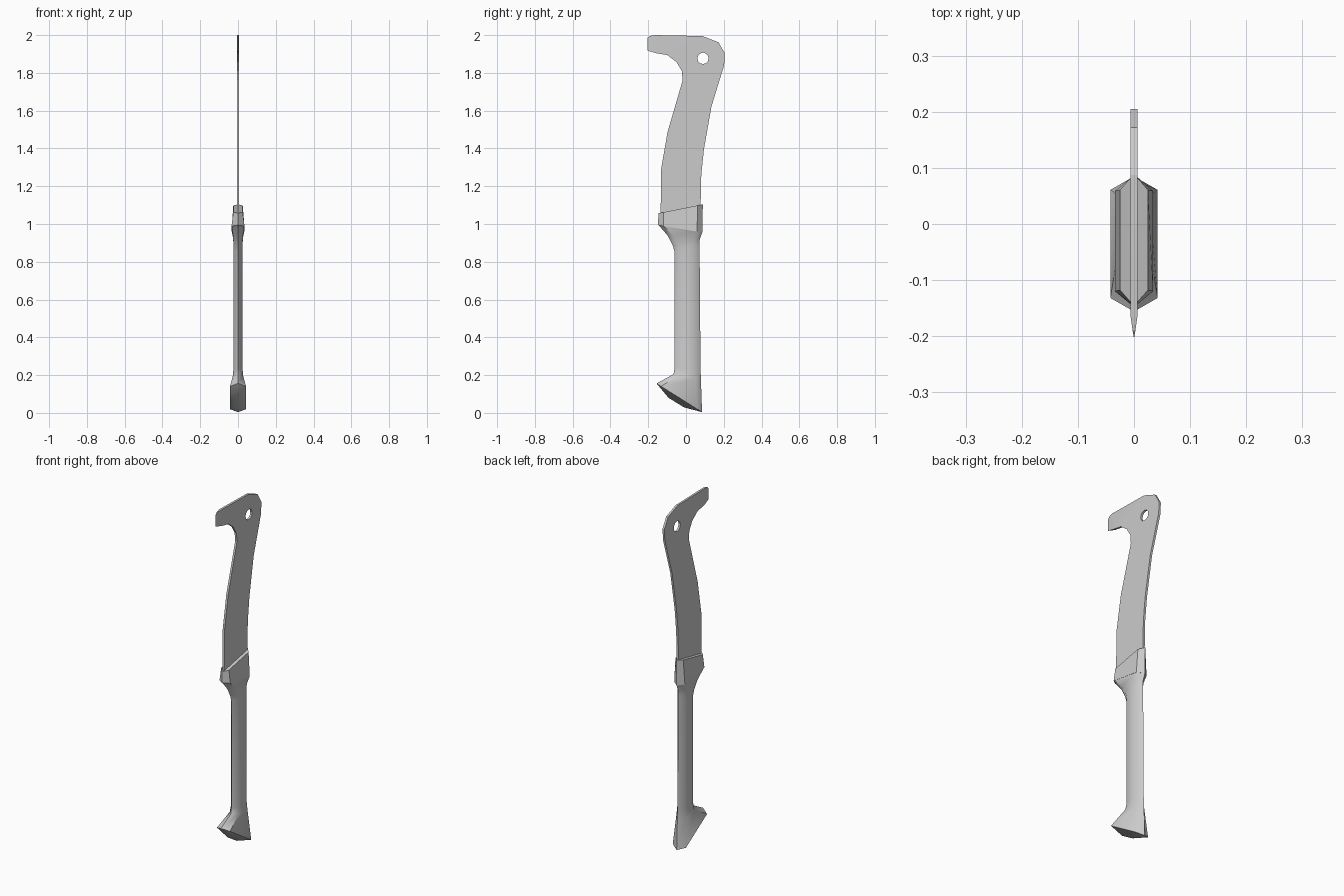
import bpy, bmesh, math

if "Cube" in bpy.data.objects:
    bpy.data.objects.remove(bpy.data.objects["Cube"])


def finish(bm, name, angle):
    bmesh.ops.recalc_face_normals(bm, faces=bm.faces)
    mesh = bpy.data.meshes.new(name)
    bm.to_mesh(mesh)
    bm.free()
    obj = bpy.data.objects.new(name, mesh)
    bpy.context.collection.objects.link(obj)
    bpy.ops.object.select_all(action='DESELECT')
    obj.select_set(True)
    bpy.context.view_layer.objects.active = obj
    bpy.ops.object.shade_smooth_by_angle(angle=math.radians(angle))
    return obj


def hex_ring(bm, y0, z0, y1, z1, half, inset):
    # slanted hexagon: pointed front and back, two flat sides
    pts = [(0, 0), (half, inset), (half, 1 - inset), (0, 1),
           (-half, 1 - inset), (-half, inset)]
    return [bm.verts.new((x, y0 + (y1 - y0) * t, z0 + (z1 - z0) * t)) for x, t in pts]


def loft(bm, sections):
    rings = [hex_ring(bm, *s) for s in sections]
    for a, b in zip(rings, rings[1:]):
        for i in range(6):
            j = (i + 1) % 6
            bm.faces.new((a[i], a[j], b[j], b[i]))
    bm.faces.new(rings[-1])
    return rings


# handle: flared pommel, shaft and neck flaring up to the collar
bm = bmesh.new()
rings = loft(bm, [
    (-0.156, 0.156, 0.085, 0.004, 0.042, 0.1),
    (-0.066, 0.205, 0.079, 0.175, 0.027, 0.2),
    (-0.061, 0.235, 0.077, 0.235, 0.024, 0.23),
    (-0.061, 0.855, 0.072, 0.87, 0.024, 0.23),
    (-0.070, 0.887, 0.071, 0.895, 0.024, 0.21),
    (-0.098, 0.940, 0.073, 0.92, 0.026, 0.17),
    (-0.146, 0.995, 0.086, 0.956, 0.033, 0.12),
])
# bulging butt with a central ridge
p = rings[0]
a = bm.verts.new((0, -0.093, 0.08))
b = bm.verts.new((0, -0.010, 0.029))
for s, t in ((1, 2), (5, 4)):
    bm.faces.new((p[0], p[s], a))
    bm.faces.new((p[s], p[t], b, a))
    bm.faces.new((p[t], p[3], b))
finish(bm, "handle", 50)

# collar
bm = bmesh.new()
rings = loft(bm, [
    (-0.148, 0.994, 0.087, 0.955, 0.034, 0.12),
    (-0.146, 1.057, 0.089, 1.104, 0.025, 0.12),
])
bm.faces.new(rings[0])
finish(bm, "collar", 30)

# blade: hooked outline with a round hole
outline = [(-0.204, 1.985), (-0.190, 1.996), (-0.165, 2.0), (0.087, 1.995),
           (0.172, 1.962), (0.205, 1.905), (0.202, 1.84), (0.135, 1.623),
           (0.095, 1.396), (0.081, 1.263), (0.076, 1.04), (-0.135, 1.02),
           (-0.131, 1.295), (-0.098, 1.486), (-0.018, 1.76), (-0.022, 1.81),
           (-0.050, 1.857), (-0.098, 1.894), (-0.156, 1.904), (-0.204, 1.918)]
hole = [(0.09 + 0.03 * math.cos(k * math.pi / 6),
         1.877 + 0.03 * math.sin(k * math.pi / 6)) for k in range(12)]
T = 0.006
bm = bmesh.new()
for loop in (outline, hole):
    vs = [bm.verts.new((-T, y, z)) for y, z in loop]
    for i, v in enumerate(vs):
        bm.edges.new((v, vs[(i + 1) % len(vs)]))
bmesh.ops.triangle_fill(bm, edges=bm.edges[:], use_beauty=True, normal=(1, 0, 0))
res = bmesh.ops.extrude_face_region(bm, geom=bm.faces[:])
for v in res["geom"]:
    if isinstance(v, bmesh.types.BMVert):
        v.co.x = T
# taper the beak to a sharp edge
for v in bm.verts:
    if v.co.y < -0.17:
        v.co.x *= max(0, (v.co.y + 0.204) / 0.034)
bmesh.ops.remove_doubles(bm, verts=bm.verts[:], dist=0.0005)
finish(bm, "blade", 20)
